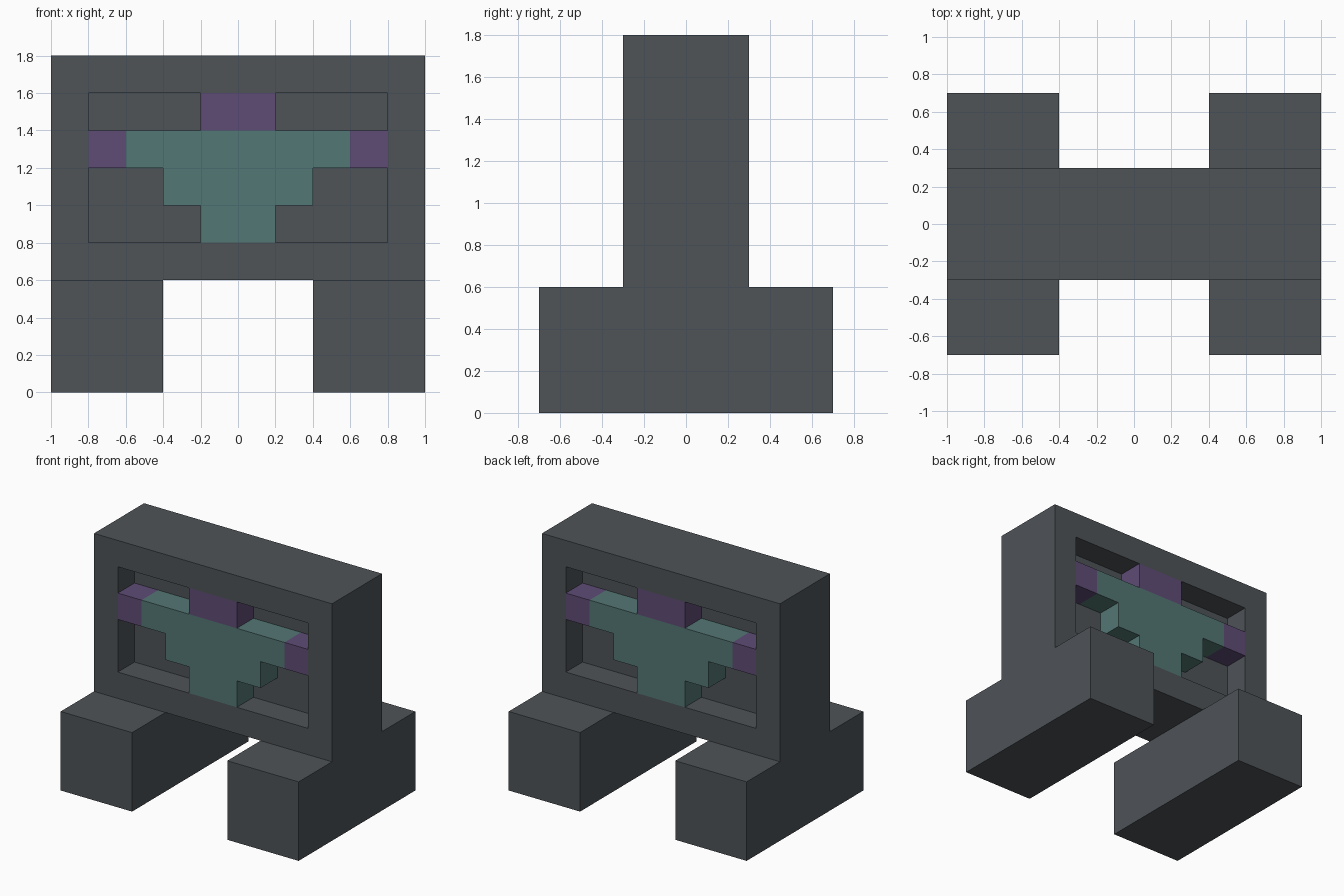
import bpy
import bmesh

if "Cube" in bpy.data.objects:
    bpy.data.objects.remove(bpy.data.objects["Cube"], do_unlink=True)


def make_material(name, rgb):
    mat = bpy.data.materials.new(name)
    mat.use_nodes = True
    colour = (*rgb, 1.0)
    mat.diffuse_color = colour
    bsdf = mat.node_tree.nodes["Principled BSDF"]
    bsdf.inputs["Base Color"].default_value = colour
    bsdf.inputs["Roughness"].default_value = 0.8
    return mat


dark_grey = make_material("dark grey", (0.077, 0.087, 0.097))
teal = make_material("teal", (0.086, 0.184, 0.175))
purple = make_material("purple", (0.112, 0.072, 0.180))


def add_object(name, bm, mat):
    bmesh.ops.recalc_face_normals(bm, faces=bm.faces)
    mesh = bpy.data.meshes.new(name)
    bm.to_mesh(mesh)
    bm.free()
    mesh.materials.append(mat)
    obj = bpy.data.objects.new(name, mesh)
    bpy.context.collection.objects.link(obj)
    return obj


def prism(name, outline, y0, y1, mat):
    """Extrude an (x, z) outline from y0 to y1."""
    bm = bmesh.new()
    face = bm.faces.new([bm.verts.new((x, y0, z)) for x, z in outline])
    extruded = bmesh.ops.extrude_face_region(bm, geom=[face], use_keep_orig=True)
    for v in extruded["geom"]:
        if isinstance(v, bmesh.types.BMVert):
            v.co.y = y1
    return add_object(name, bm, mat)


def block(name, x0, x1, y0, y1, z0, z1, mat):
    return prism(name, [(x0, z0), (x1, z0), (x1, z1), (x0, z1)], y0, y1, mat)


# Upright body with a flat frame around a square-sided recess, front and back
bm = bmesh.new()
bmesh.ops.create_cube(bm, size=1.0)
for v in bm.verts:
    v.co = (v.co.x * 2.0, v.co.y * 0.6, v.co.z * 1.2 + 1.2)
bm.normal_update()
panels = [f for f in bm.faces if abs(f.normal.y) > 0.9]
bmesh.ops.inset_individual(bm, faces=panels, thickness=0.2, use_even_offset=True)
for floor in bmesh.ops.extrude_discrete_faces(bm, faces=panels)["faces"]:
    for v in floor.verts:
        v.co.y /= 3.0
add_object("body", bm, dark_grey)

# Long feet
for side, sign in (("left", 1), ("right", -1)):
    block(side + "_foot", sign * 0.4, sign * 1.0, -0.7, 0.7, 0.0, 0.6, dark_grey)

# Stepped emblem standing in each recess, flush with the frame
half = [(0.2, 0.8), (0.2, 1.0), (0.4, 1.0), (0.4, 1.2), (0.6, 1.2), (0.6, 1.4)]
emblem = half + [(-x, z) for x, z in reversed(half)]
for face_name, sign in (("front", -1), ("back", 1)):
    y0, y1 = sign * 0.1, sign * 0.3
    prism(face_name + "_emblem", emblem, y0, y1, teal)
    block(face_name + "_emblem_top", -0.2, 0.2, y0, y1, 1.4, 1.6, purple)
    for side, s in (("left", 1), ("right", -1)):
        block(f"{face_name}_emblem_{side}_tip", s * 0.6, s * 0.8, y0, y1, 1.2, 1.4, purple)
